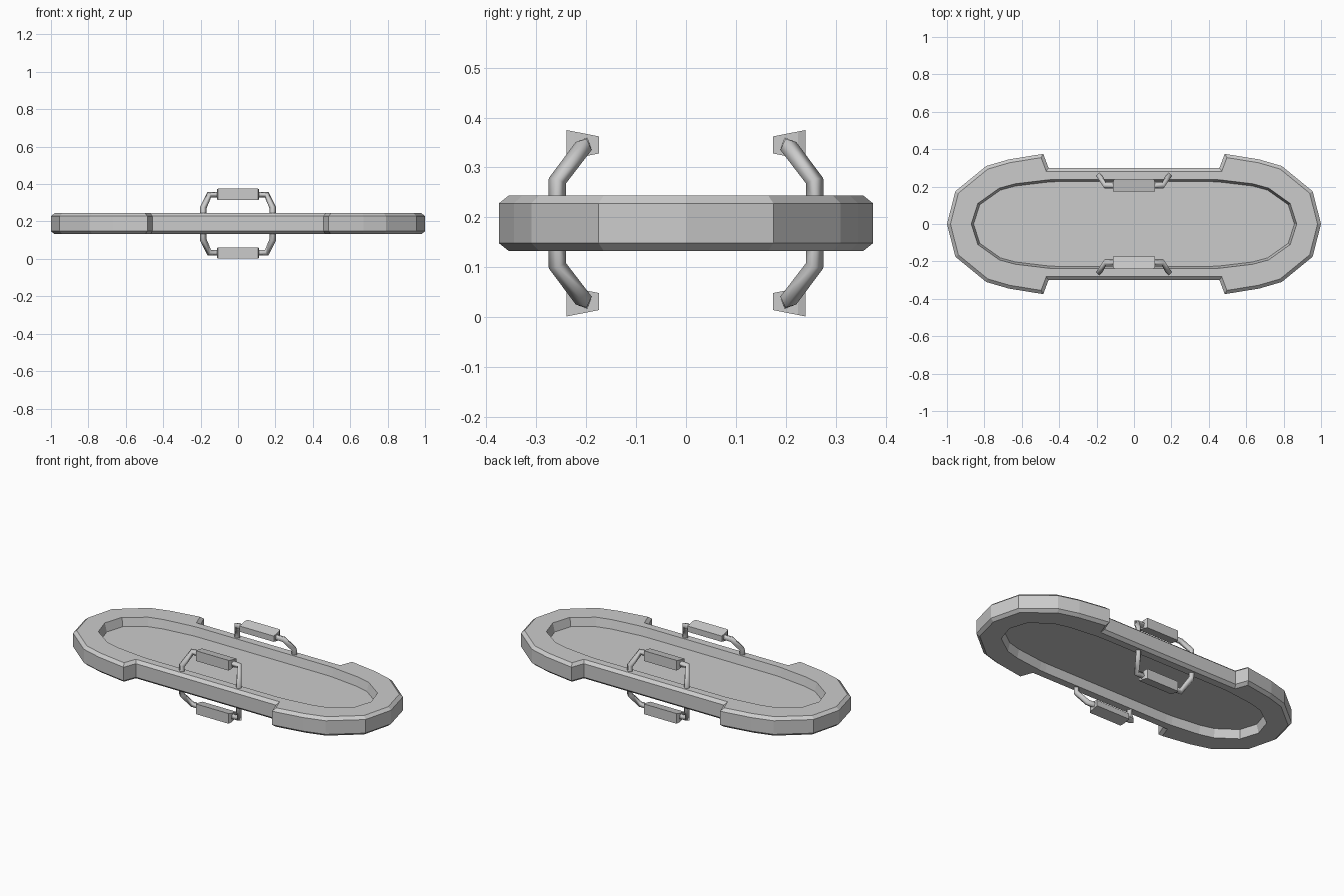
import bpy, bmesh
from mathutils import Vector

if "Cube" in bpy.data.objects:
    bpy.data.objects.remove(bpy.data.objects["Cube"])

MID = 0.188  # height of the horizontal symmetry plane
grey = bpy.data.materials.new("light grey")
grey.use_nodes = True
grey.diffuse_color = (0.6, 0.6, 0.6, 1)
grey.node_tree.nodes["Principled BSDF"].inputs["Base Color"].default_value = (0.6, 0.6, 0.6, 1)


def full_loop(quarter):
    """Mirror a quarter outline, starting on the x axis, into a closed loop."""
    half = quarter + [(-x, y) for x, y in reversed(quarter)]
    return [Vector(p) for p in half + [(x, -y) for x, y in reversed(half[1:-1])]]


def inset(loop, d):
    """Move every side of a counter-clockwise loop inward by d."""
    out = []
    for i, p in enumerate(loop):
        a = (p - loop[i - 1]).normalized()
        b = (loop[(i + 1) % len(loop)] - p).normalized()
        n, m = Vector((-a.y, a.x)), Vector((-b.y, b.x))
        out.append(p + (n + m) * d / (1 + n.dot(m)))
    return out


def add_object(name, bm):
    bmesh.ops.recalc_face_normals(bm, faces=bm.faces)
    mesh = bpy.data.meshes.new(name)
    bm.to_mesh(mesh)
    bm.free()
    mesh.materials.append(grey)
    obj = bpy.data.objects.new(name, mesh)
    obj.location.z = MID
    bpy.context.collection.objects.link(obj)
    return obj


def mirror(obj, x):
    mod = obj.modifiers.new("mirror", "MIRROR")
    mod.use_axis = (x, True, True)
    mod.use_clip = False
    mod.use_mirror_merge = False


# Body: chamfered outer rim with a shallow recess above and below
outer = full_loop([(1, 0), (0.955, 0.175), (0.79, 0.31), (0.67, 0.345), (0.485, 0.375), (0.457, 0.3)])
inner = full_loop([(0.87, 0), (0.835, 0.11), (0.72, 0.192), (0.635, 0.215), (0.46, 0.236), (0.42, 0.238)])
top = [(inset(inner, 0.012), 0.006), (inner, 0.056), (inset(outer, 0.018), 0.056), (outer, 0.04)]
bm = bmesh.new()
rings = [[bm.verts.new((p.x, p.y, z)) for p in loop]
         for loop, z in top + [(l, -z) for l, z in reversed(top)]]
for low, high in zip(rings, rings[1:]):
    for i in range(len(low)):
        bm.faces.new((low[i - 1], low[i], high[i], high[i - 1]))
bm.faces.new(rings[0])
bm.faces.new(rings[-1])
add_object("tray_body", bm)

# Handle grips: tapered bars, thicker and slightly shorter on the outer side
bm = bmesh.new()
sections = []
for y, length, height in ((0.174, 0.112, 0.017), (0.225, 0.112, 0.027), (0.24, 0.106, 0.03)):
    sections.append([bm.verts.new((sx * length, y, 0.157 + sz * height))
                     for sx, sz in ((-1, -1), (1, -1), (1, 1), (-1, 1))])
for a, b in zip(sections, sections[1:]):
    for i in range(4):
        bm.faces.new((a[i - 1], a[i], b[i], b[i - 1]))
bm.faces.new(sections[0])
bm.faces.new(sections[-1])
mirror(add_object("handle_grips", bm), False)

# Handle arms: four-sided bent rods from the rim to the grip
curve = bpy.data.curves.new("handle_arms", "CURVE")
curve.dimensions = "3D"
curve.bevel_depth = 0.018
curve.bevel_resolution = 0
curve.use_fill_caps = True
path = [(0.186, 0.258, 0.045), (0.186, 0.258, 0.085), (0.154, 0.205, 0.155), (0.1, 0.205, 0.155)]
spline = curve.splines.new("POLY")
spline.points.add(len(path) - 1)
for point, co in zip(spline.points, path):
    point.co = (*co, 1)
rod = bpy.data.objects.new("handle_arm_path", curve)
bpy.context.collection.objects.link(rod)
bm = bmesh.new()
bm.from_mesh(rod.to_mesh())
rod.to_mesh_clear()
bpy.data.objects.remove(rod)
mirror(add_object("handle_arms", bm), True)
